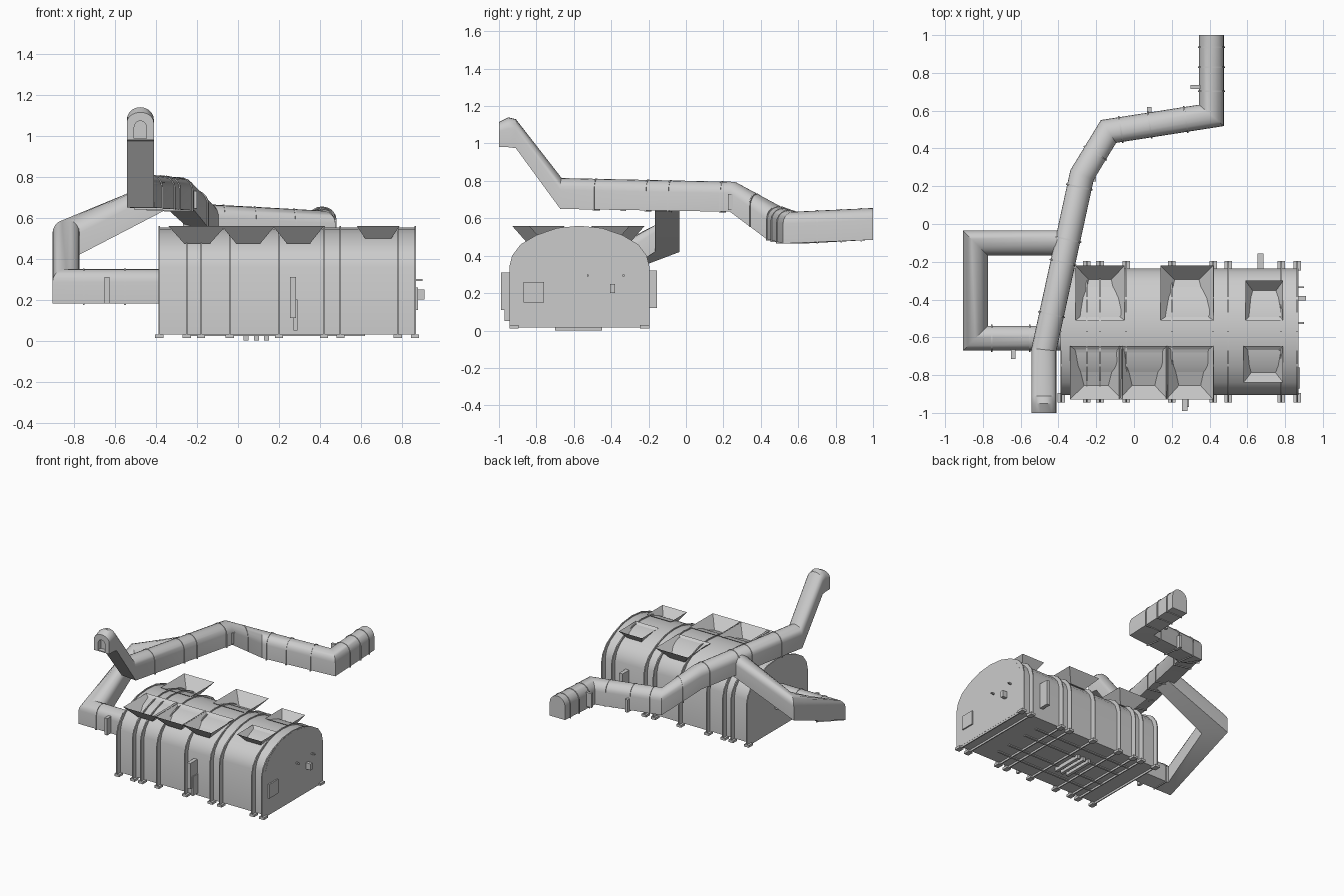
import bpy
from math import cos, sin, pi, radians
from mathutils import Vector

if "Cube" in bpy.data.objects:
    bpy.data.objects.remove(bpy.data.objects["Cube"], do_unlink=True)

grey = bpy.data.materials.new("light_grey")
grey.use_nodes = True
grey.diffuse_color = (0.6, 0.6, 0.6, 1)
grey.node_tree.nodes["Principled BSDF"].inputs["Base Color"].default_value = (0.6, 0.6, 0.6, 1)


def make(name, verts, faces, smooth=False):
    me = bpy.data.meshes.new(name)
    me.from_pydata(verts, [], faces)
    me.materials.append(grey)
    ob = bpy.data.objects.new(name, me)
    bpy.context.collection.objects.link(ob)
    bpy.ops.object.select_all(action='DESELECT')
    ob.select_set(True)
    bpy.context.view_layer.objects.active = ob
    bpy.ops.object.mode_set(mode='EDIT')
    bpy.ops.mesh.select_all(action='SELECT')
    bpy.ops.mesh.normals_make_consistent(inside=False)
    bpy.ops.object.mode_set(mode='OBJECT')
    if smooth:
        bpy.ops.object.shade_smooth_by_angle(angle=radians(32))
    return ob


def loft(name, rings, smooth=True):
    n = len(rings[0])
    faces = [(r * n + i, r * n + (i + 1) % n, (r + 1) * n + (i + 1) % n, (r + 1) * n + i)
             for r in range(len(rings) - 1) for i in range(n)]
    faces += [tuple(range(n)), tuple(range((len(rings) - 1) * n, len(rings) * n))]
    return make(name, [v for ring in rings for v in ring], faces, smooth)


def box(name, x0, x1, y0, y1, z0, z1):
    return loft(name, [[(x, y0, z0), (x, y1, z0), (x, y1, z1), (x, y0, z1)] for x in (x0, x1)], False)


# Vaulted hall
MID = -0.57


def vault(half):
    return half + [(2 * MID - y, z) for y, z in reversed(half[:-1])]


wall = vault([(-.905, .03), (-.905, .36), (-.885, .42), (-.84, .47),
              (-.75, .52), (-.66, .545), (MID, .552)])
fin = vault([(-.945, .015), (-.945, .34), (-.93, .4), (-.885, .46),
             (-.80, .51), (-.69, .548), (MID, .56)])


def slab(name, profile, x0, x1):
    return loft(name, [[(x, y, z) for y, z in profile] for x in (x0, x1)])


slab("hall", wall, -.38, .87)
for i, x in enumerate((-.385, -.25, -.18, -.04, .20, .42, .50, .78, .865)):
    slab(f"hall_fin_{i}", fin, x - .004, x + .004)
    for y in (-.92, -.22):
        box(f"fin_foot_{i}", x - .02, x + .02, y - .025, y + .025, .012, .03)


# Flared skylight shafts on the roof
def skylight(name, x0, x1, ridge, outer):
    s = 1 if outer > ridge else -1
    w = x1 - x0
    a, b = ridge + s * .02, outer - s * .075
    verts = [(x0, ridge, .56), (x1, ridge, .56), (x1, outer, .56), (x0, outer, .56),
             (x0 + .1 * w, a, .545), (x1 - .1 * w, a, .545),
             (x1 - .27 * w, b, .475), (x0 + .27 * w, b, .475)]
    faces = [(i, (i + 1) % 4, (i + 1) % 4 + 4, i + 4) for i in range(4)] + [(4, 5, 6, 7)]
    make(name, verts, faces)


for i, (x0, x1, outer) in enumerate([(-.34, -.06, -.93), (-.08, .18, -.93),
                                     (.17, .42, -.93), (.58, .79, -.84)]):
    skylight(f"front_skylight_{i}", x0, x1, -.645, outer)
for i, (x0, x1, outer) in enumerate([(-.31, -.05, -.22), (.14, .42, -.22), (.59, .79, -.30)]):
    skylight(f"back_skylight_{i}", x0, x1, -.51, outer)


# Arched tunnels: nodes are x, y, floor height, section height
def section(half_w, h):
    pts = [(-half_w, 0), (-half_w, h * .62)]
    pts += [(-half_w * cos(a), h * (.62 + .38 * sin(a))) for a in (pi * k / 10 for k in range(1, 10))]
    return pts + [(half_w, h * .62), (half_w, 0)]


def tunnel(name, nodes, half_w=.066):
    rings = []
    flat = [Vector(n[:2]) for n in nodes]
    for i, (x, y, z, h) in enumerate(nodes):
        d0 = (flat[i] - flat[i - 1]).normalized() if i else (flat[1] - flat[0]).normalized()
        d1 = (flat[i + 1] - flat[i]).normalized() if i < len(nodes) - 1 else d0
        t = (d0 + d1).normalized()
        k = 1 / max(.4, t.dot(d0))
        rings.append([(x - t.y * u * k, y + t.x * u * k, z + v) for u, v in section(half_w, h)])
    return loft(name, rings)


def bands(name, nodes, stops, half_w=.066):
    for j, (seg, f) in enumerate(stops):
        a, b = Vector(nodes[seg]), Vector(nodes[seg + 1])
        step = .004 / (b - a).length
        ends = [a.lerp(b, f - step), a.lerp(b, f + step)]
        tunnel(f"{name}_{j}", [(e[0], e[1], e[2] - .006, e[3] + .009) for e in ends], half_w + .006)


main = [(-.477, -1, .98, .135), (-.477, -.95, .98, .16), (-.477, -.91, .975, .155),
        (-.477, -.665, .65, .165), (-.275, .26, .635, .16), (-.135, .49, .49, .175),
        (.41, .575, .465, .17), (.41, 1, .485, .17)]
main_tunnel = tunnel("main_tunnel", main)
bands("main_tunnel_band", main, [(3, .2), (3, .5), (3, .63), (3, .93), (4, .5), (5, .12),
                                 (5, .4), (5, .75), (6, .3), (6, .6), (6, .85)])

side = [(-.36, -.605, .18, .17), (-.84, -.605, .18, .17), (-.84, -.1, .42, .17), (-.35, -.1, .64, .16)]
tunnel("side_tunnel", side)
bands("side_tunnel_band", side, [(0, .4), (0, .82)])

# Arched doorway cut into the front end of the main tunnel
arch = [(-.03, 0)] + [(-.03 * cos(pi * k / 8), .055 + .03 * sin(pi * k / 8)) for k in range(9)] + [(.03, 0)]
cutter = loft("doorway_cutter", [[(-.477 + u, y, .988 + v) for u, v in arch] for y in (-1.05, -.965)], False)
cutter.hide_render = True
cutter.hide_viewport = True
cut = main_tunnel.modifiers.new("doorway", 'BOOLEAN')
cut.operation = 'DIFFERENCE'
cut.object = cutter

# Service boxes and hatches
for name, dims in {
    "front_service_box": (.253, .283, -.99, -.90, .11, .31),
    "front_service_step": (.272, .290, -.97, -.90, .05, .2),
    "back_service_box": (.655, .685, -.24, -.155, .12, .32),
    "end_hatch": (.865, .88, -.87, -.76, .15, .26),
    "end_lamp": (.865, .91, -.405, -.38, .2, .25),
    "end_bolt_a": (.865, .90, -.53, -.52, .29, .30),
    "end_bolt_b": (.865, .90, -.34, -.33, .29, .30),
    "side_tunnel_box": (-.652, -.628, -.715, -.66, .18, .31),
    "main_tunnel_box_a": (.07, .092, .56, .62, .47, .57),
    "main_tunnel_box_b": (.30, .36, .715, .735, .49, .6),
    "main_tunnel_box_c": (-.46, -.43, -.35, -.32, .64, .73),
    "main_tunnel_box_d": (-.23, -.2, .225, .25, .645, .73),
}.items():
    box(name, *dims)

# Skids and pipes under the hall floor
for i, y in enumerate((-.78, -.66, -.48, -.36)):
    box(f"floor_skid_{i}", -.25, .62, y - .008, y + .008, .022, .032)
for i, x in enumerate((.04, .09, .14)):
    box(f"floor_foot_{i}", x - .012, x + .012, -.7, -.45, 0, .03)
